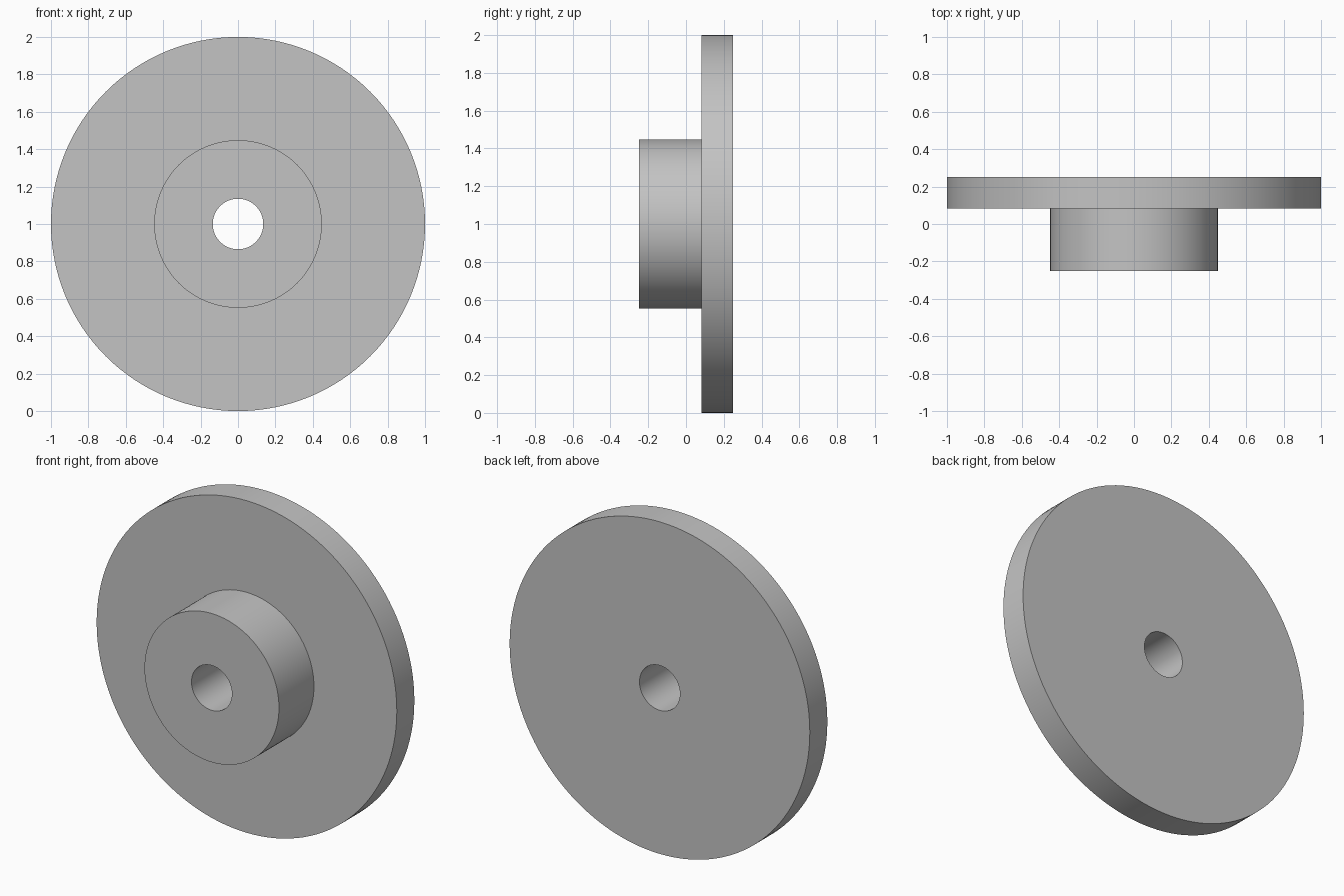
import bpy
import bmesh
import math
from mathutils import Vector

cube = bpy.data.objects.get("Cube")
if cube:
    bpy.data.objects.remove(cube, do_unlink=True)

# Main dimensions
DISC_R, HUB_R, BORE_R = 1.0, 0.448, 0.135
FRONT, STEP, BACK = -0.25, 0.083, 0.25
SEGMENTS = 128

# Single grey colour
grey = bpy.data.materials.new("plain_grey")
grey.use_nodes = True
colour = (0.55, 0.55, 0.55, 1.0)
grey.diffuse_color = colour
grey.node_tree.nodes["Principled BSDF"].inputs["Base Color"].default_value = colour

# Closed (radius, y) section of disc, hub and bore, spun about the y axis
section = [(BORE_R, FRONT), (HUB_R, FRONT), (HUB_R, STEP),
           (DISC_R, STEP), (DISC_R, BACK), (BORE_R, BACK)]
bm = bmesh.new()
verts = [bm.verts.new((r, y, 0)) for r, y in section]
edges = [bm.edges.new((v, verts[i - 1])) for i, v in enumerate(verts)]
bmesh.ops.spin(bm, geom=verts + edges, cent=Vector(), axis=(0, 1, 0),
               angle=math.tau, steps=SEGMENTS, use_merge=True)
bmesh.ops.remove_doubles(bm, verts=bm.verts, dist=0.0001)
bmesh.ops.recalc_face_normals(bm, faces=bm.faces)
bmesh.ops.translate(bm, verts=bm.verts, vec=(0, 0, DISC_R))

mesh = bpy.data.meshes.new("hubbed_disc")
bm.to_mesh(mesh)
bm.free()
mesh.materials.append(grey)
disc = bpy.data.objects.new("hubbed_disc", mesh)
bpy.context.collection.objects.link(disc)

# Smooth round walls with crisp rims
bpy.ops.object.select_all(action="DESELECT")
disc.select_set(True)
bpy.context.view_layer.objects.active = disc
bpy.ops.object.shade_smooth_by_angle(angle=math.radians(30))
